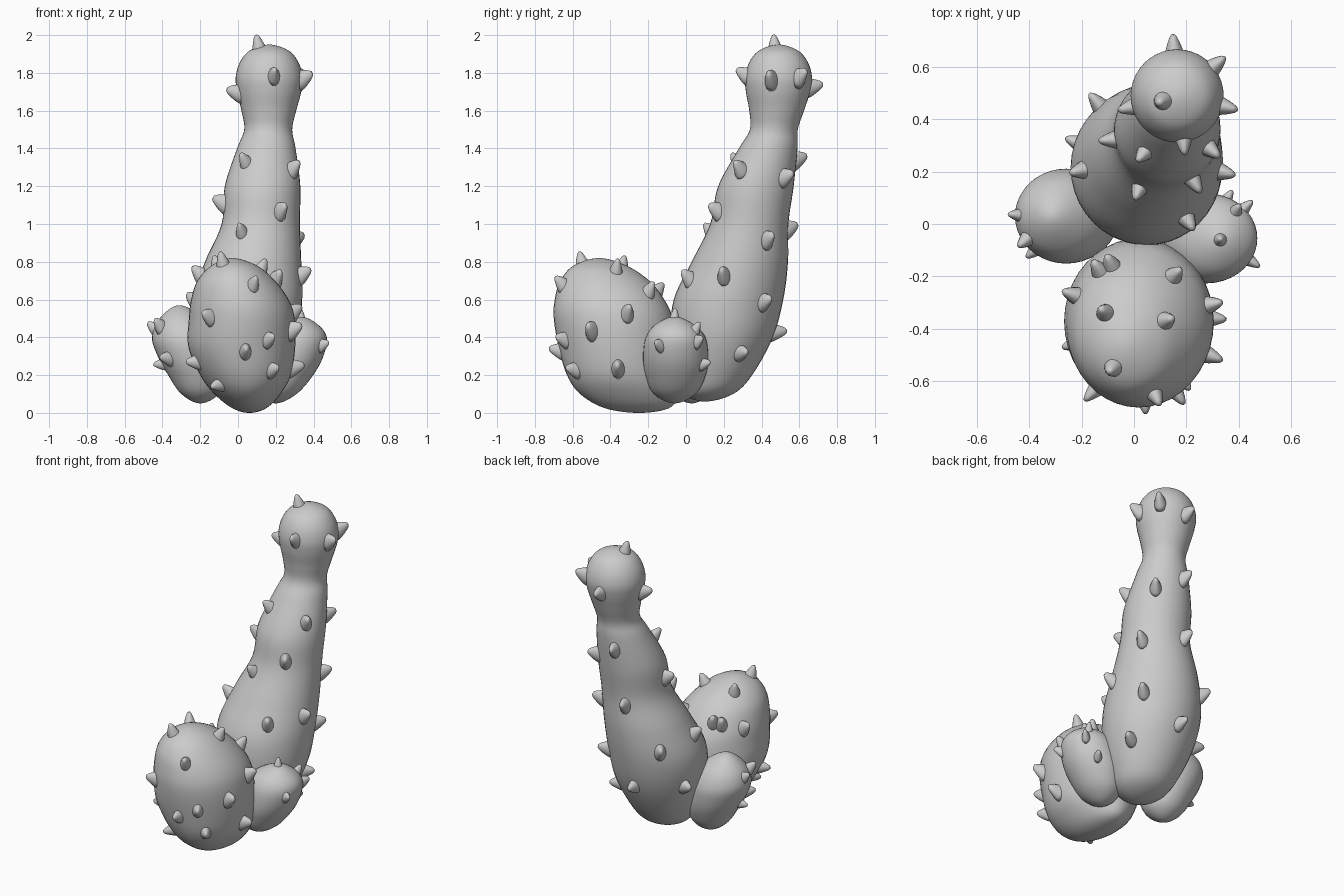
import bpy, bmesh, math
from mathutils import Vector
from mathutils.bvhtree import BVHTree

if "Cube" in bpy.data.objects:
    bpy.data.objects.remove(bpy.data.objects["Cube"])


def finish(name, bm):
    bmesh.ops.recalc_face_normals(bm, faces=bm.faces)
    me = bpy.data.meshes.new(name)
    bm.to_mesh(me)
    me.polygons.foreach_set("use_smooth", [True] * len(me.polygons))
    ob = bpy.data.objects.new(name, me)
    bpy.context.collection.objects.link(ob)
    return ob


def catmull(a, b, c, d, t):
    return 0.5 * (2 * b + (c - a) * t + (2 * a - 5 * b + 4 * c - d) * t * t
                  + (3 * b - a - 3 * c + d) * t ** 3)


def body(name, prof, seg=40, sub=6):
    """Smooth rounded body through rings (z, x, y, rx, ry); both ends are poles."""
    first = prof[1][:3] + (-prof[1][3], -prof[1][4])
    last = prof[-2][:3] + (-prof[-2][3], -prof[-2][4])
    p = [first] + prof + [last]
    rings = []
    for i in range(1, len(p) - 2):
        for s in range(sub):
            rings.append([catmull(*q, s / sub) for q in zip(*p[i - 1:i + 3])])
    bm = bmesh.new()
    loops = []
    for z, x, y, rx, ry in rings[1:]:
        loops.append([bm.verts.new((x + rx * math.cos(2 * math.pi * k / seg),
                                    y + ry * math.sin(2 * math.pi * k / seg), max(z, 0)))
                      for k in range(seg)])
    for a, b in zip(loops, loops[1:]):
        for k in range(seg):
            j = (k + 1) % seg
            bm.faces.new((a[k], a[j], b[j], b[k]))
    for end, lp in ((prof[0], loops[0]), (prof[-1], loops[-1])):
        v = bm.verts.new((end[1], end[2], end[0]))
        for k in range(seg):
            bm.faces.new((lp[k], lp[(k + 1) % seg], v))
    return finish(name, bm)


# Curved main stem with a round head
stem = [(.06, .05, .1, 0, 0)] + [(z, x, y, r, r) for z, x, y, r in (
    (.1, .05, .12, .13), (.2, .05, .15, .2), (.4, .05, .19, .27), (.6, .05, .225, .29),
    (.8, .08, .285, .255), (1.0, .12, .335, .207), (1.2, .13, .37, .2), (1.4, .15, .435, .155),
    (1.5, .16, .465, .127), (1.6, .163, .48, .145), (1.7, .165, .487, .17),
    (1.78, .165, .49, .177), (1.86, .165, .49, .153), (1.92, .165, .49, .1))]
stem.append((1.95, .165, .49, 0, 0))

# Large front lobe and two small side lobes
front = [(0, .06, -.25, 0, 0), (.025, .06, -.26, .09, .17), (.1, .05, -.3, .175, .26),
         (.2, .04, -.34, .24, .29), (.35, .02, -.365, .283, .31), (.5, .02, -.385, .28, .315),
         (.6, .01, -.405, .258, .29), (.7, -.01, -.43, .205, .235),
         (.78, -.02, -.455, .12, .14), (.82, -.03, -.46, 0, 0)]
left = [(.05, -.2, .03, 0, 0), (.1, -.2, .03, .1, .1), (.2, -.215, .03, .155, .155),
        (.3, -.245, .03, .18, .178), (.4, -.272, .03, .183, .175), (.5, -.295, .03, .12, .12),
        (.57, -.31, .03, 0, 0)]
right = [(.05, .2, -.06, 0, 0), (.1, .21, -.06, .1, .11), (.2, .24, -.055, .158, .16),
         (.3, .275, -.055, .177, .172), (.4, .302, -.055, .168, .158), (.47, .32, -.06, .1, .1),
         (.51, .33, -.06, 0, 0)]
parts = [body("main_stem", stem), body("front_lobe", front),
         body("left_lobe", left), body("right_lobe", right)]

# Joined surface used to seat the spines
verts, faces = [], []
for ob in parts:
    n = len(verts)
    verts += [v.co.copy() for v in ob.data.vertices]
    faces += [[n + i for i in f.vertices] for f in ob.data.polygons]
tree = BVHTree.FromPolygons(verts, faces)

# One blunt, oval spine
SPINE = [(1.12, -.35), (1.0, 0), (.82, .3), (.6, .6), (.4, .83), (.2, .96)]
spines = bmesh.new()


def spine(pos, normal, s):
    d = (normal + Vector((0, 0, .45))).normalized()
    q = d.to_track_quat('Z', 'Y')
    n = 14
    tall = .036 + .018 * (1 - abs(normal.z))
    loops = [[spines.verts.new(pos + q @ (Vector((.036 * r * math.cos(2 * math.pi * k / n),
                                                  tall * r * math.sin(2 * math.pi * k / n),
                                                  .075 * h - .008)) * s)) for k in range(n)]
             for r, h in SPINE]
    for a, b in zip(loops, loops[1:]):
        for k in range(n):
            j = (k + 1) % n
            spines.faces.new((a[k], a[j], b[j], b[k]))
    spines.faces.new(loops[0])
    spines.faces.new(loops[-1])


def scatter(points, az, el, s=1.0):
    """Seat spines where view rays meet the surface; camera at azimuth/elevation."""
    a, e = math.radians(az), math.radians(el)
    cam = Vector((math.cos(a) * math.cos(e), math.sin(a) * math.cos(e), math.sin(e)))
    rt = Vector((-math.sin(a), math.cos(a), 0))
    up = cam.cross(rt)
    for u, v in points:
        hit, nrm, _, _ = tree.ray_cast(Vector((0, 0, 1)) + rt * u + up * v + cam * 4, -cam)
        if hit:
            spine(hit, nrm if nrm.dot(cam) > 0 else -nrm, s)


def elevation(pts):
    return [(u, z - 1) for u, z in pts]


# Spines seen from front, right, left, top and back left
scatter(elevation([(.19, 1.79), (.04, 1.33), (.02, .96), (.08, .68), (-.15, .51), (.16, .39),
                   (.04, .33), (.18, .23), (-.1, .15), (-.22, .27)]), -90, 0, .9)
scatter(elevation([(-.37, .29), (-.41, .46)]), -90, 0, .85)
scatter(elevation([(.45, 1.77), (.6, 1.78), (.29, 1.29), (.52, 1.25), (.17, 1.07), (.43, .92),
                   (.2, .73), (.41, .59), (.29, .32), (.02, .71), (-.2, .64), (-.31, .53),
                   (-.5, .44), (-.36, .24)]), 0, 0)
scatter(elevation([(-.14, .36), (.06, .38), (.09, .26)]), 0, 0, .7)
scatter([(.11, .47), (.12, -.37), (-.13, -.18), (-.11, -.34), (-.08, -.55)], -90, 90)
scatter([(.33, -.06), (.39, .05)], -90, 90, .7)
scatter([((x - 690) / 173, (676 - y) / 173) for x, y in (
    (596, 592), (640, 592), (611, 650), (622, 707), (657, 756), (632, 790), (683, 792),
    (693, 739), (664, 680), (719, 728), (750, 735))], 130, 25)
scatter([((x - 690) / 173, (676 - y) / 173) for x, y in ((742, 812), (745, 785))], 130, 25, .7)
finish("spines", spines)
